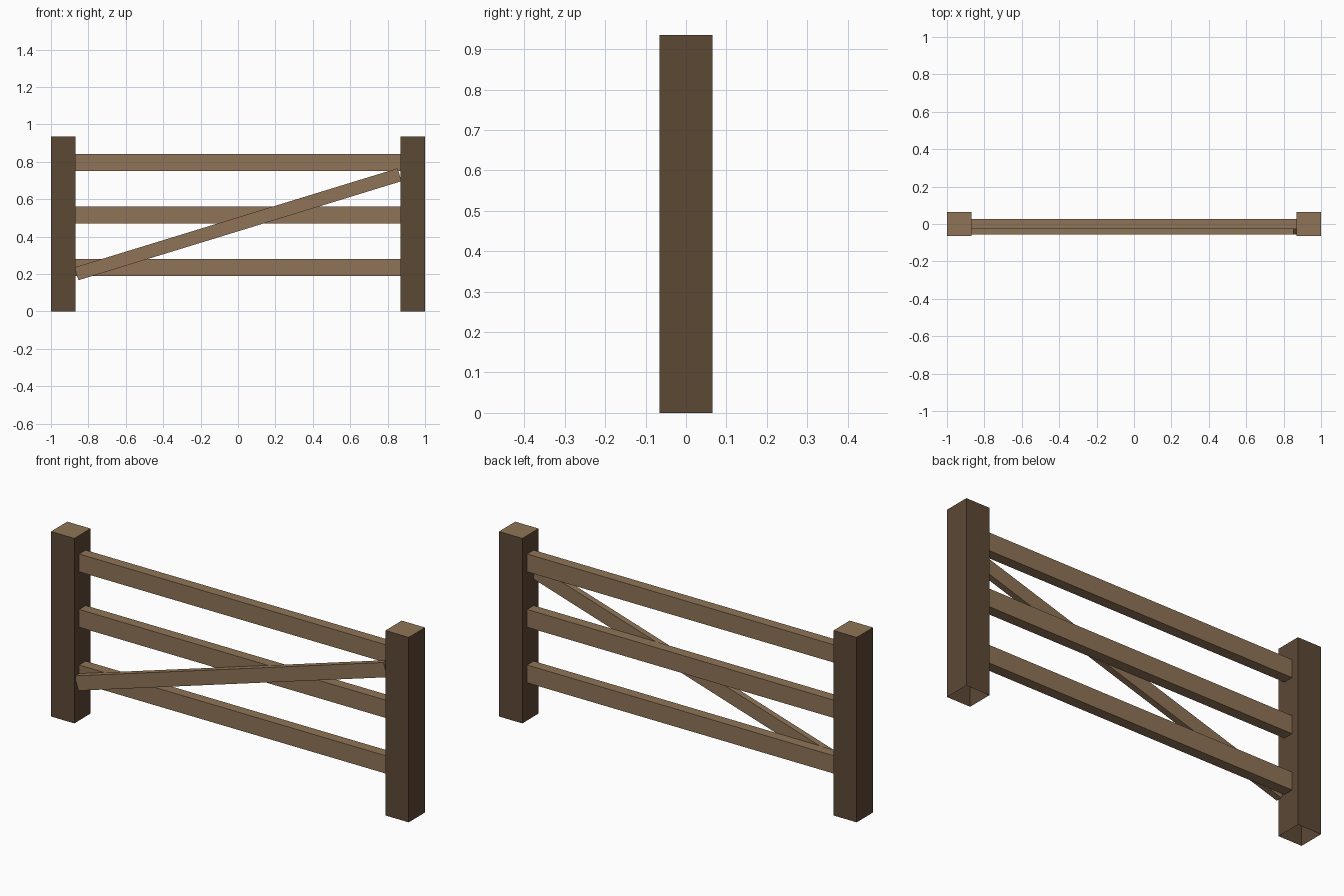
import bpy, bmesh, math
from mathutils import Matrix, Vector

cube = bpy.data.objects.get("Cube")
if cube:
    bpy.data.objects.remove(cube, do_unlink=True)


def make_material(name, rgb):
    mat = bpy.data.materials.new(name)
    mat.use_nodes = True
    mat.diffuse_color = (*rgb, 1)
    mat.node_tree.nodes["Principled BSDF"].inputs["Base Color"].default_value = (*rgb, 1)
    return mat


light_wood = make_material("light_wood", (0.275, 0.174, 0.095))
dark_wood = make_material("dark_wood", (0.107, 0.065, 0.036))


def make_beam(name, size, centre, materials, tilt=0.0, post=False):
    """Box beam; a post has an open base and a top face in its second material."""
    bm = bmesh.new()
    bmesh.ops.create_cube(bm, size=1.0, matrix=Matrix.Diagonal((*size, 1)))
    bm.normal_update()
    if post:
        for face in bm.faces:
            face.material_index = 1 if face.normal.z > 0.5 else 0
        base = [f for f in bm.faces if f.normal.z < -0.5]
        bmesh.ops.delete(bm, geom=base, context="FACES_ONLY")
    bm.transform(Matrix.Translation(Vector(centre)) @ Matrix.Rotation(-tilt, 4, "Y"))
    mesh = bpy.data.meshes.new(name)
    bm.to_mesh(mesh)
    bm.free()
    for mat in materials:
        mesh.materials.append(mat)
    obj = bpy.data.objects.new(name, mesh)
    bpy.context.scene.collection.objects.link(obj)
    return obj


POST_WIDTH, POST_HEIGHT = 0.13, 0.935
POST_X = 1 - POST_WIDTH / 2

# Square posts with pale cut tops
for side, sign in (("left", 1), ("right", -1)):
    make_beam(f"{side}_post", (POST_WIDTH, POST_WIDTH, POST_HEIGHT),
              (sign * POST_X, 0, POST_HEIGHT / 2), [dark_wood, light_wood], post=True)

# Horizontal rails between the posts
rail_length = 2 - 2 * POST_WIDTH
for level, z in (("lower", 0.235), ("middle", 0.516), ("upper", 0.796)):
    make_beam(f"{level}_rail", (rail_length, 0.052, 0.09), (0, 0, z), [light_wood])

# Diagonal brace across the front of the rails
make_beam("diagonal_brace", (1.807, 0.031, 0.072), (0, -0.041, 0.466),
          [light_wood], tilt=math.radians(17.05))
